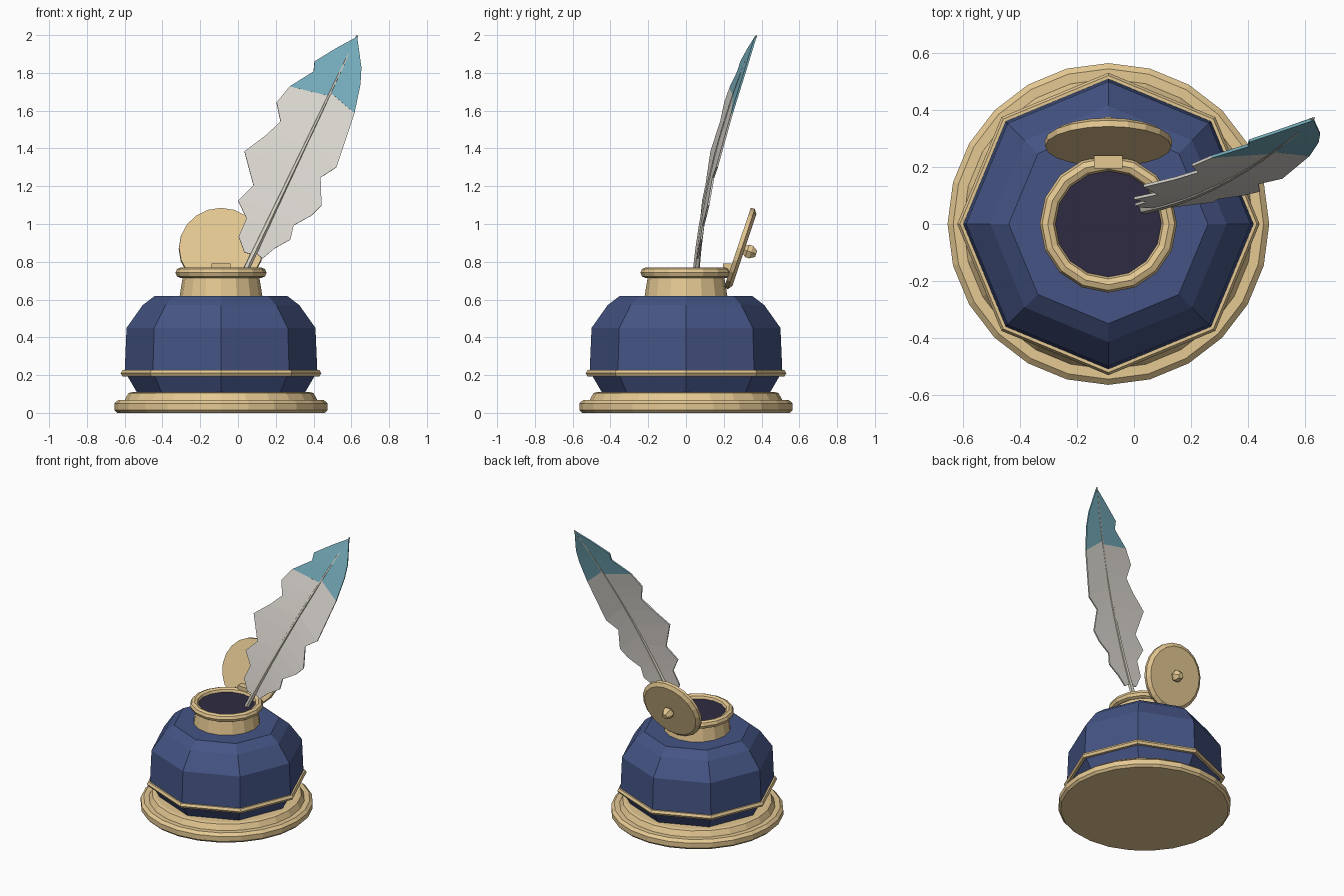
import bpy, bmesh, math
from mathutils import Vector, Matrix

if "Cube" in bpy.data.objects:
    bpy.data.objects.remove(bpy.data.objects["Cube"])

CX = -0.09


def mat(name, rgb):
    m = bpy.data.materials.new(name)
    m.diffuse_color = (*rgb, 1)
    m.use_nodes = True
    m.node_tree.nodes["Principled BSDF"].inputs["Base Color"].default_value = m.diffuse_color
    return m


BRASS = mat("brass", (0.78, 0.58, 0.29))
NAVY = mat("navy_glass", (0.058, 0.088, 0.23))
INK = mat("ink", (0.028, 0.024, 0.055))
WHITE = mat("feather_white", (0.76, 0.73, 0.68))
TEAL = mat("feather_teal", (0.19, 0.44, 0.53))
SHAFT = mat("quill_shaft", (0.68, 0.64, 0.55))


def mesh_object(name, verts, faces, material):
    me = bpy.data.meshes.new(name)
    me.from_pydata(verts, [], faces)
    bm = bmesh.new()
    bm.from_mesh(me)
    bmesh.ops.recalc_face_normals(bm, faces=bm.faces)
    bm.to_mesh(me)
    bm.free()
    ob = bpy.data.objects.new(name, me)
    bpy.context.collection.objects.link(ob)
    me.materials.append(material)
    return ob


def skin(name, rings, material, closed=False):
    """Join equal rings of points; cap the ends, or close into a loop."""
    n, k = len(rings[0]), len(rings)
    verts = [p for r in rings for p in r]
    faces = []
    for i in range(k if closed else k - 1):
        a, b = i * n, (i + 1) % k * n
        faces += [(a + j, a + (j + 1) % n, b + (j + 1) % n, b + j) for j in range(n)]
    if not closed:
        faces += [tuple(range(n)), tuple(range((k - 1) * n, k * n))]
    return mesh_object(name, verts, faces, material)


def turned(name, profile, sides, material, closed=False, frame=None):
    """Turn (radius, height) points around the inkwell axis or a given frame."""
    frame = frame or Matrix.Translation((CX, 0, 0))
    steps = [2 * math.pi * j / sides for j in range(sides)]
    rings = [[frame @ Vector((r * math.cos(a), r * math.sin(a), z)) for a in steps]
             for r, z in profile]
    return skin(name, rings, material, closed)


def circle_profile(major, z, minor, sides):
    return [(major + minor * math.cos(2 * math.pi * i / sides),
             z + minor * math.sin(2 * math.pi * i / sides)) for i in range(sides)]


# Stepped base, faceted body and band
turned("base", [(0.55, 0), (0.565, 0.015), (0.565, 0.05), (0.545, 0.068),
                (0.51, 0.068), (0.49, 0.105), (0.47, 0.11)], 24, BRASS)
turned("body", [(0.44, 0.1), (0.51, 0.22), (0.5, 0.45), (0.415, 0.57), (0.35, 0.62)],
       8, NAVY)
turned("band", circle_profile(0.512, 0.21, 0.019, 6), 8, BRASS, True)

# Neck, rim and ink
turned("neck", [(0.222, 0.6), (0.2, 0.735)], 16, BRASS)
turned("rim", circle_profile(0.213, 0.742, 0.028, 8), 16, BRASS, True)
turned("ink_surface", [(0.195, 0.736), (0.195, 0.745)], 16, INK)

# Open lid, leaning back, with knob and hinge
lid_frame = Matrix.Translation((CX, 0.278, 0.873)) @ Matrix.Rotation(math.radians(-108.5), 4, 'X')
turned("lid", [(0.222, -0.006), (0.224, 0.016), (0.2, 0.033)], 20, BRASS, frame=lid_frame)
turned("lid_knob", [(0.016, 0.02), (0.04, 0.048), (0.04, 0.07), (0.02, 0.098)],
       6, BRASS, frame=lid_frame)
bpy.ops.mesh.primitive_cube_add(size=1, location=(CX, 0.218, 0.765))
hinge = bpy.context.object
hinge.name = "hinge"
hinge.scale = (0.1, 0.046, 0.05)
hinge.data.materials.append(BRASS)


# Feather: everything lies on a surface that bends back along the shaft
def bend(t):
    return 0.055 + 0.085 * t + 0.1085 * t * t


def along(t):
    return Vector((0.048 + 0.428 * t, bend(t), 0.77 + 0.9 * t))


rings = []
for i in range(11):
    t = -0.03 + i * 1.393 / 10
    r = 0.018 - 0.0013 * i
    c = along(t)
    rot = (along(t + 0.01) - c).to_track_quat('Z', 'Y')
    rings.append([c + rot @ Vector((r * math.cos(a), r * math.sin(a), 0))
                  for a in [j * math.pi / 3 for j in range(6)]])
skin("quill_shaft", rings, SHAFT)

# Front outline of each half vane (x, z), from tip to base
LEFT = [(.63, 1.99), (.526, 1.934), (.405, 1.86), (.40, 1.807), (.2725, 1.727),
        (.204, 1.643), (.225, 1.542), (.146, 1.468), (.034, 1.384), (.082, 1.204),
        (0, 1.124), (.045, 1.029), (.003, .934), (.034, .849)]
RIGHT = [(.63, 1.99), (.653, 1.828), (.648, 1.738), (.616, 1.585), (.521, 1.30),
         (.437, 1.246), (.442, 1.098), (.389, 1.045), (.294, .992), (.278, .918),
         (.193, .87), (.13, .817)]


def vane(name, outline, material):
    verts = []
    for x, z in outline:
        t = (x - 0.045) * 0.435 + (z - 0.77) * 0.9
        foot = min(1.36, t + 0.06 * math.sin(math.pi * min(t / 1.36, 1)))
        verts += [Vector((x, bend(t), z)), along(foot)]
    faces = [(2 * i, 2 * i + 1, 2 * i + 3, 2 * i + 2) for i in range(len(outline) - 1)]
    ob = mesh_object(name, verts, faces, material)
    mod = ob.modifiers.new("thickness", 'SOLIDIFY')
    mod.thickness = 0.01
    mod.offset = 0


for side, outline, split in (("left", LEFT, 4), ("right", RIGHT, 3)):
    vane("feather_tip_" + side, outline[:split + 1], TEAL)
    vane("feather_vane_" + side, outline[split:], WHITE)
